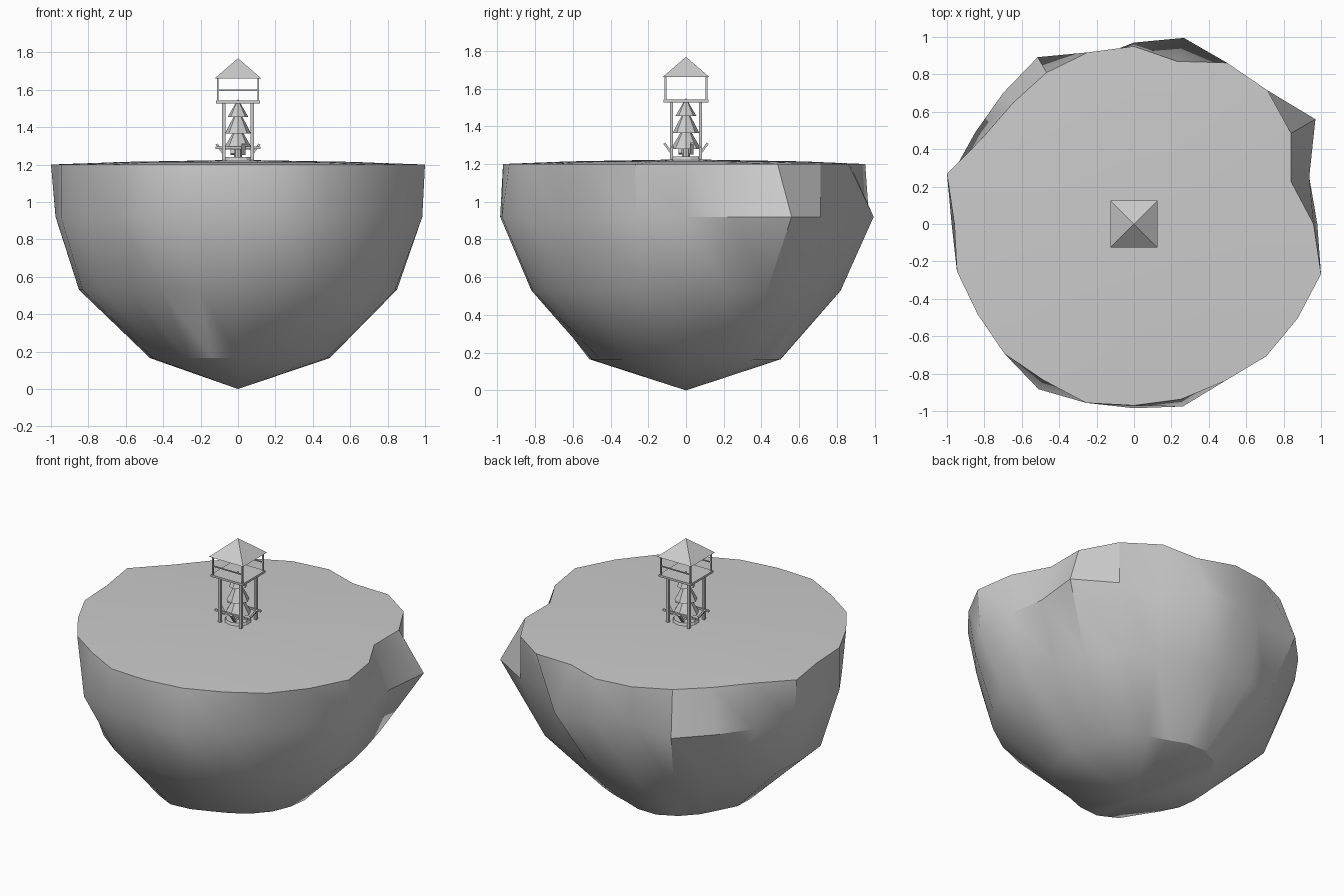
import bpy, bmesh, math
from mathutils import Vector

if "Cube" in bpy.data.objects:
    bpy.data.objects.remove(bpy.data.objects["Cube"])


def material(name, v):
    m = bpy.data.materials.new(name)
    m.diffuse_color = (v, v, v, 1)
    m.use_nodes = True
    m.node_tree.nodes["Principled BSDF"].inputs["Base Color"].default_value = m.diffuse_color
    return m


GREY = material("stone grey", 0.6)


def finish(bm, name, smooth=False):
    bmesh.ops.recalc_face_normals(bm, faces=bm.faces)
    me = bpy.data.meshes.new(name)
    bm.to_mesh(me)
    bm.free()
    ob = bpy.data.objects.new(name, me)
    bpy.context.collection.objects.link(ob)
    me.materials.append(GREY)
    if smooth:
        bpy.ops.object.select_all(action='DESELECT')
        ob.select_set(True)
        bpy.context.view_layer.objects.active = ob
        bpy.ops.object.shade_smooth_by_angle(angle=math.radians(30))
    return ob


def beam(name, a, b, w, h=None):
    """Square bar between two points."""
    a, b = Vector(a), Vector(b)
    bm = bmesh.new()
    bmesh.ops.create_cube(bm, size=1)
    d = b - a
    bmesh.ops.scale(bm, vec=(w, h or w, d.length), verts=bm.verts)
    bm.transform(d.to_track_quat('Z', 'Y').to_matrix().to_4x4())
    bmesh.ops.translate(bm, vec=(a + b) / 2, verts=bm.verts)
    return finish(bm, name)


def cone(name, r1, r2, z1, z2, sides, turn=0.0):
    """Upright cone or frustum on the centre line."""
    bm = bmesh.new()
    bmesh.ops.create_cone(bm, cap_ends=True, segments=sides,
                          radius1=r1, radius2=r2, depth=z2 - z1)
    for v in bm.verts:
        x, y = v.co.x, v.co.y
        v.co.x = x * math.cos(turn) - y * math.sin(turn)
        v.co.y = x * math.sin(turn) + y * math.cos(turn)
        v.co.z += (z1 + z2) / 2
    return finish(bm, name)


# Floating island: irregular radii every 15 degrees, counterclockwise from +x
rim = [.96, .87, .97, 1.01, .995, .90, .95, .95, .935, .915, .93, 1.035,
       .96, .98, .965, .98, .965, .99, .97, .97, .97, 1.0, 1.01, 1.035]
ledge = [.98, .97, 1.12, 1.01, .90, 1.03, .97, .91, 1.03, .99, .98, 1.01,
         .975, .98, .94, .95, 1.02, .99, .985, 1.01, .97, .95, .97, 1.02]
flank = [.85, .83, .86, .86, .80, .78, .82, .85, .84, .80, .80, .86,
         .85, .86, .84, .82, .82, .82, .82, .84, .84, .85, .86, .87]
foot = [.49, .48, .50, .51, .48, .47, .50, .52, .51, .49, .47, .48,
        .47, .47, .46, .47, .52, .53, .50, .47, .47, .48, .49, .49]
bm = bmesh.new()
rings = []
for radii, z in (([.62] * 24, 1.214), (rim, 1.2), (ledge, .92),
                 (flank, .53), (foot, .165)):
    rings.append([bm.verts.new((r * math.cos(i * math.pi / 12),
                                r * math.sin(i * math.pi / 12), z))
                  for i, r in enumerate(radii)])
summit = bm.verts.new((0, 0, 1.225))
tip = bm.verts.new((0, 0, 0))
for i in range(24):
    j = (i + 1) % 24
    bm.faces.new((summit, rings[0][i], rings[0][j]))
    bm.faces.new((tip, rings[-1][j], rings[-1][i]))
    for up, low in zip(rings, rings[1:]):
        bm.faces.new((up[i], low[i], low[j], up[j]))
finish(bm, "island", smooth=True)

# Tower legs, upper posts, platform and roof
for sx in (-1, 1):
    for sy in (-1, 1):
        beam("tower_leg", (sx * .077, sy * .077, 1.21),
             (sx * .077, sy * .077, 1.53), .018)
        beam("roof_post", (sx * .108, sy * .108, 1.53),
             (sx * .108, sy * .108, 1.665), .01)
beam("platform", (0, 0, 1.527), (0, 0, 1.541), .236, .236)
cone("roof", .125 * math.sqrt(2), 0, 1.66, 1.768, 4, math.pi / 4)
for s in (-1, 1):
    beam("guard_rail", (-.108, s * .108, 1.597), (.108, s * .108, 1.597), .007)

# Tree standing between the legs
cone("tree_trunk", .022, .018, 1.21, 1.30, 8)
for r1, r2, z1, z2 in ((.08, .03, 1.28, 1.365), (.07, .024, 1.365, 1.455),
                       (.055, 0, 1.455, 1.55)):
    cone("tree_tier", r1, r2, z1, z2, 8)

# Stone ring and slanted boards around the foot of the tree
cone("stone_ring", .085, .075, 1.215, 1.24, 10)
for k in range(4):
    c, s = round(math.cos(k * math.pi / 2)), round(math.sin(k * math.pi / 2))
    beam("slanted_board", (.075 * c - .03 * s, .075 * s + .03 * c, 1.255),
         (.115 * c - .03 * s, .115 * s + .03 * c, 1.31), .02, .012)
for s in (-1, 1):
    beam("cross_beam", (-.12, s * .07, 1.29), (.12, s * .07, 1.29), .012)
